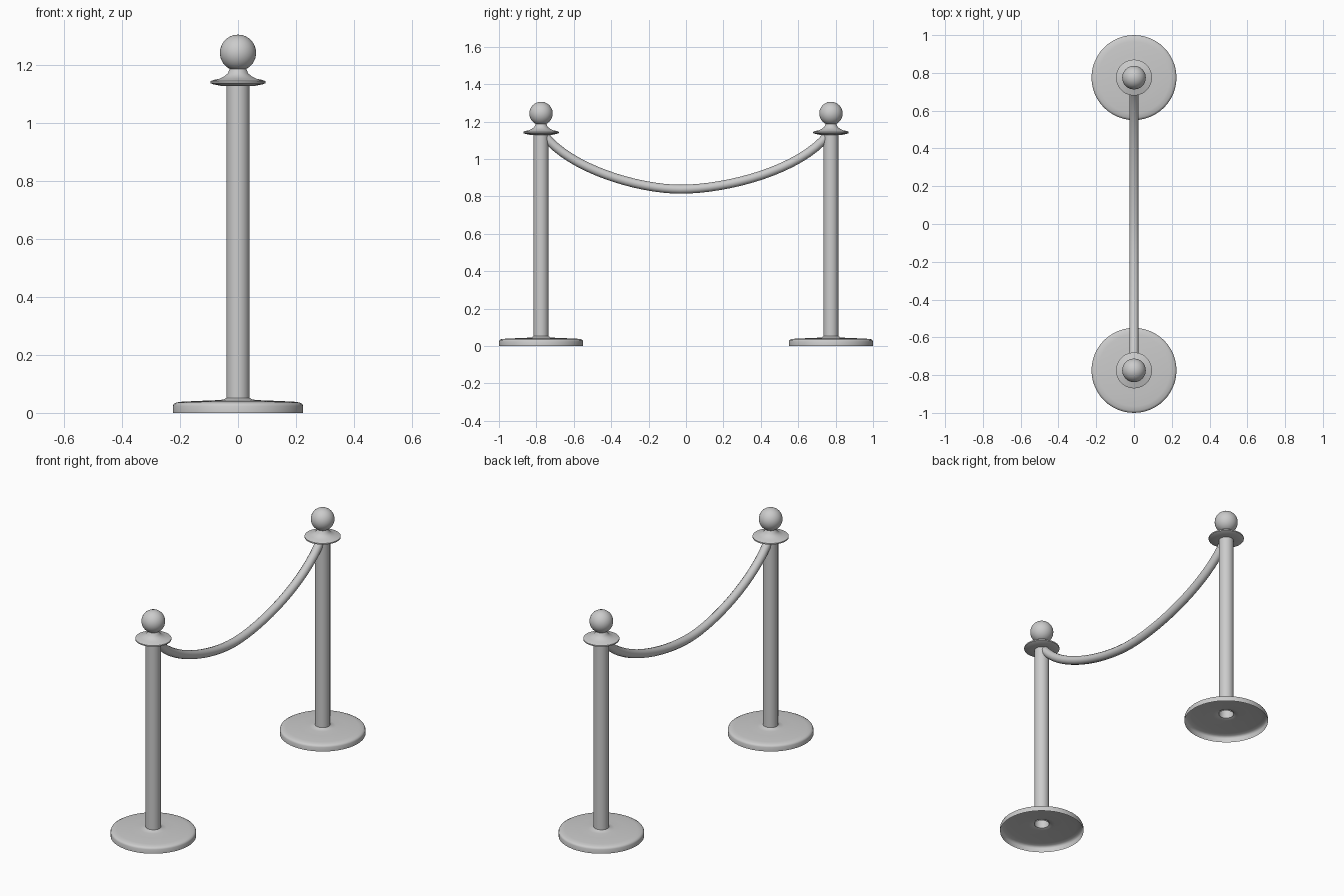
import bpy, math

if "Cube" in bpy.data.objects:
    bpy.data.objects.remove(bpy.data.objects["Cube"])

SEGS = 48


def lathe(name, profile, y):
    """Spin a (radius, z) profile around a vertical axis at the given y."""
    verts, faces = [], []
    n = len(profile)
    for s in range(SEGS):
        a = 2 * math.pi * s / SEGS
        verts += [(r * math.cos(a), r * math.sin(a), z) for r, z in profile]
    for s in range(SEGS):
        t = (s + 1) % SEGS
        for i in range(n - 1):
            faces.append((s * n + i, t * n + i, t * n + i + 1, s * n + i + 1))
    mesh = bpy.data.meshes.new(name)
    mesh.from_pydata(verts, [], faces)
    obj = bpy.data.objects.new(name, mesh)
    obj.location.y = y
    bpy.context.collection.objects.link(obj)
    smooth(obj)
    return obj


def smooth(obj):
    bpy.ops.object.select_all(action='DESELECT')
    obj.select_set(True)
    bpy.context.view_layer.objects.active = obj
    bpy.ops.object.shade_smooth_by_angle(angle=math.radians(40))


# Hollow weighted foot, open underneath
base = [(0.225, 0), (0.225, 0.024), (0.222, 0.031), (0.213, 0.036), (0.19, 0.039),
        (0.12, 0.042), (0.07, 0.044), (0.05, 0.046), (0.04, 0.052)]
# Straight tube
pole = [(0.04, 0.045), (0.04, 1.135)]
# Flared collar with a narrow neck
collar = [(0.038, 1.129), (0.06, 1.129), (0.085, 1.134), (0.095, 1.138), (0.095, 1.145),
          (0.085, 1.149), (0.065, 1.153), (0.048, 1.161), (0.035, 1.172), (0.028, 1.19)]

for side, y in (("front", -0.775), ("back", 0.775)):
    lathe(side + "_base", base, y)
    lathe(side + "_pole", pole, y)
    lathe(side + "_collar", collar, y)
    # Ball finial
    bpy.ops.mesh.primitive_uv_sphere_add(segments=32, ring_count=20, radius=0.0625,
                                         location=(0, y, 1.243))
    ball = bpy.context.object
    ball.name = side + "_ball"
    smooth(ball)

# Sagging rope: (left handle, point, right handle) as (y, z)
path = [((-0.86, 1.26), (-0.76, 1.13), (-0.62, 0.945)),
        ((-0.25, 0.838), (-0.03, 0.838), (0.22, 0.838)),
        ((0.61, 0.94), (0.76, 1.13), (0.86, 1.26))]
curve = bpy.data.curves.new("rope", 'CURVE')
curve.dimensions = '3D'
curve.bevel_depth = 0.024
curve.bevel_resolution = 4
curve.resolution_u = 16
spline = curve.splines.new('BEZIER')
spline.bezier_points.add(len(path) - 1)
for p, (left, mid, right) in zip(spline.bezier_points, path):
    p.handle_left_type = p.handle_right_type = 'FREE'
    p.co = (0, *mid)
    p.handle_left = (0, *left)
    p.handle_right = (0, *right)
rope = bpy.data.objects.new("rope", curve)
bpy.context.collection.objects.link(rope)
bpy.ops.object.select_all(action='DESELECT')
rope.select_set(True)
bpy.context.view_layer.objects.active = rope
bpy.ops.object.convert(target='MESH')
smooth(bpy.context.object)
